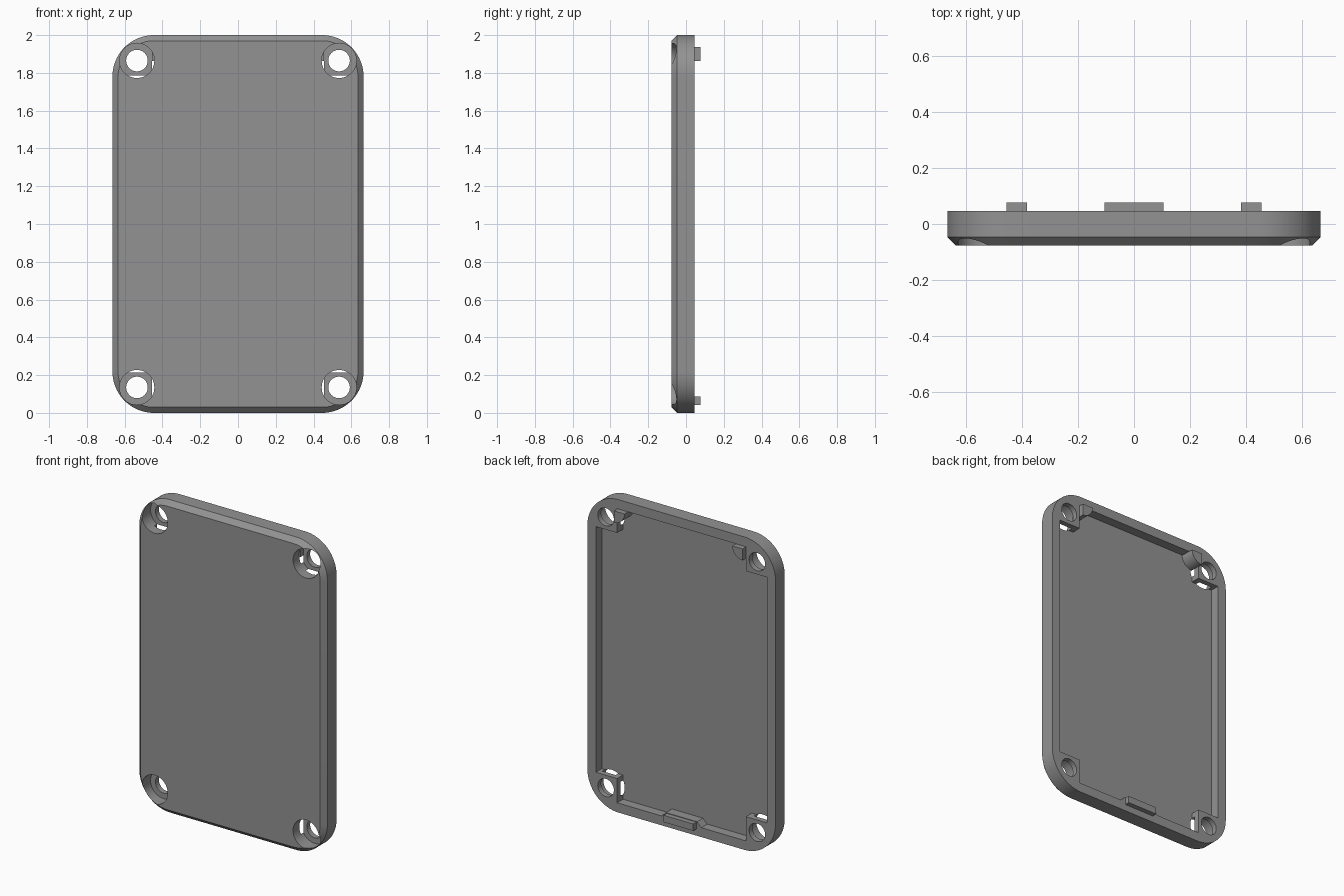
import bpy, bmesh, math

if "Cube" in bpy.data.objects:
    bpy.data.objects.remove(bpy.data.objects["Cube"])

W, H = 0.665, 2.0              # half width, full height
FRONT, SHOULDER, BACK, TAB = -0.077, -0.047, 0.046, 0.077
FLOOR, SEAT = -0.014, 0.012    # cavity floor, screw-head seat
HOLE_X, HOLE_Z = 0.535, 0.135
WALL, POST = 0.06, 0.08        # rim width, post half size

grey = bpy.data.materials.new("grey plastic")
grey.diffuse_color = (0.29, 0.29, 0.29, 1)
grey.use_nodes = True
grey.node_tree.nodes["Principled BSDF"].inputs["Base Color"].default_value = grey.diffuse_color


def loft(name, sections):
    """Solid through matching (y, [(x, z), ...]) sections."""
    bm = bmesh.new()
    rings = [[bm.verts.new((x, y, z)) for x, z in pts] for y, pts in sections]
    n = len(rings[0])
    for a, b in zip(rings, rings[1:]):
        for i in range(n):
            bm.faces.new((a[i], a[(i + 1) % n], b[(i + 1) % n], b[i]))
    bm.faces.new(rings[0])
    bm.faces.new(rings[-1])
    bmesh.ops.recalc_face_normals(bm, faces=bm.faces)
    me = bpy.data.meshes.new(name)
    bm.to_mesh(me)
    bm.free()
    me.materials.append(grey)
    ob = bpy.data.objects.new(name, me)
    bpy.context.collection.objects.link(ob)
    return ob


def prism(name, pts, y0, y1):
    return loft(name, [(y0, pts), (y1, pts)])


def arc(cx, cz, r, a0, a1, n):
    return [(cx + r * math.cos(math.radians(a0 + (a1 - a0) * i / n)),
             cz + r * math.sin(math.radians(a0 + (a1 - a0) * i / n)))
            for i in range(n + 1)]


def rounded(inset, r=0.22, n=20):
    cx, q = W - r, r - inset
    return (arc(cx, H - r, q, 0, 90, n) + arc(-cx, H - r, q, 90, 180, n)
            + arc(-cx, r, q, 180, 270, n) + arc(cx, r, q, 270, 360, n))


def smooth(ob):
    bpy.ops.object.select_all(action='DESELECT')
    ob.select_set(True)
    bpy.context.view_layer.objects.active = ob
    bpy.ops.object.shade_smooth_by_angle(angle=math.radians(30))


def cut(target, cutter):
    mod = target.modifiers.new("cut", 'BOOLEAN')
    mod.operation, mod.solver, mod.object = 'DIFFERENCE', 'EXACT', cutter
    bpy.context.view_layer.objects.active = target
    bpy.ops.object.modifier_apply(modifier=mod.name)
    bpy.data.objects.remove(cutter)


# Cover plate with rounded corners and a chamfered front edge
cover = loft("cover", [(FRONT, rounded(0.03)), (SHOULDER, rounded(0)),
                       (BACK, rounded(0))])

# Rear cavity: leaves the rim, four corner posts and a bump behind the latch
xi, xp = W - WALL, HOLE_X - POST
zb, zp = WALL, HOLE_Z + POST
half = [(0.11, 0.09), (0.14, zb), (xp, zb), (xp, zp), (xi, zp),
        (xi, H - zp), (xp, H - zp), (xp, H - zb)]
cavity = prism("cavity_cutter", half + [(-x, z) for x, z in reversed(half)],
               FLOOR, BACK + 0.1)
cut(cover, cavity)

# Counterbored screw holes
for sx in (-1, 1):
    for z in (HOLE_Z, H - HOLE_Z):
        for r, y1 in ((0.092, SEAT), (0.057, BACK + 0.1)):
            ring = arc(sx * HOLE_X, z, r, 0, 360, 48)[:-1]
            cut(cover, prism("hole_cutter", ring, FRONT - 0.1, y1))
smooth(cover)

# Bottom latch tab
prism("latch_tab", [(-0.105, 0.042), (0.105, 0.042),
                    (0.105, 0.086), (-0.105, 0.086)], BACK - 0.01, TAB)

# Quarter-round locating tabs beside the upper posts
for side, sx in (("left", -1), ("right", 1)):
    pts = [(xp, 1.937)] + arc(xp, 1.937, 0.074, 180, 270, 12)
    pts = [(sx * x, z + 0.0005) for x, z in pts]
    smooth(prism(side + "_locating_tab", pts, FLOOR - 0.005, TAB))
